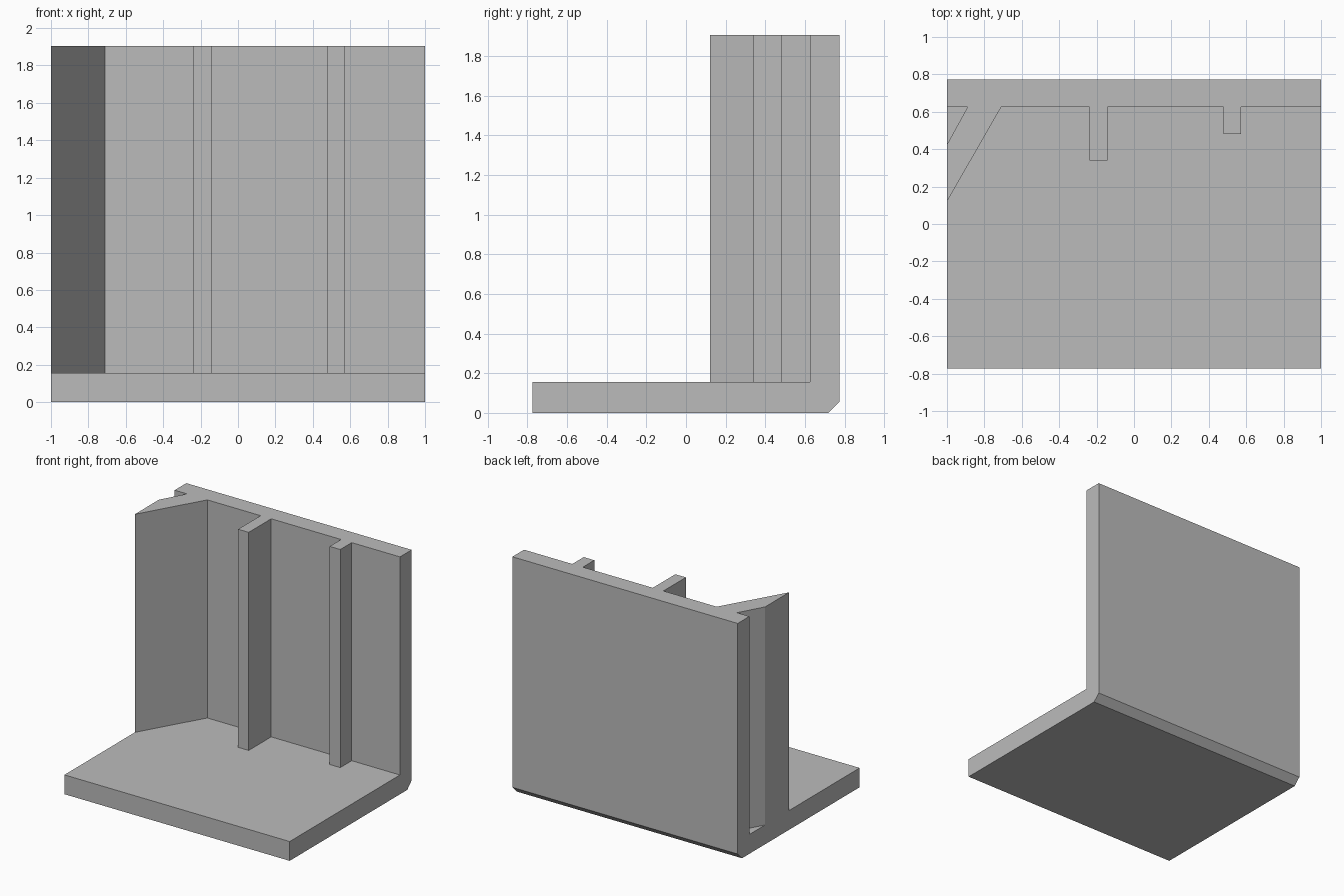
import bpy
import bmesh
from mathutils import Vector

cube = bpy.data.objects.get("Cube")
if cube:
    bpy.data.objects.remove(cube, do_unlink=True)

# Single plain grey material
grey = bpy.data.materials.new("plain grey")
grey.use_nodes = True
colour = (0.5, 0.5, 0.5, 1)
grey.diffuse_color = colour
grey.node_tree.nodes["Principled BSDF"].inputs["Base Color"].default_value = colour

HALF, DEPTH, TOP = 1.0, 0.773, 1.905
FLOOR, WALL = 0.155, 0.625


def prism(name, points, sweep):
    """Extrude a closed profile along the sweep vector."""
    bm = bmesh.new()
    face = bm.faces.new([bm.verts.new(p) for p in points])
    grown = bmesh.ops.extrude_face_region(bm, geom=[face], use_keep_orig=True)
    moved = [v for v in grown["geom"] if isinstance(v, bmesh.types.BMVert)]
    bmesh.ops.translate(bm, verts=moved, vec=Vector(sweep))
    bmesh.ops.recalc_face_normals(bm, faces=bm.faces)
    mesh = bpy.data.meshes.new(name)
    bm.to_mesh(mesh)
    bm.free()
    mesh.materials.append(grey)
    obj = bpy.data.objects.new(name, mesh)
    bpy.context.scene.collection.objects.link(obj)
    return obj


def upright(name, outline):
    """Stand a plan outline on the floor slab, up to the wall top."""
    return prism(name, [(x, y, FLOOR) for x, y in outline], (0, 0, TOP - FLOOR))


# Floor slab and back wall, with a chamfered lower back corner
section = [(-DEPTH, 0), (DEPTH - 0.055, 0), (DEPTH, 0.055), (DEPTH, TOP),
           (WALL, TOP), (WALL, FLOOR), (-DEPTH, FLOOR)]
prism("floor_and_back_wall", [(-HALF, y, z) for y, z in section], (2 * HALF, 0, 0))

# Ribs on the front of the wall
for name, x, front in (("deep_rib", -0.19, 0.34), ("shallow_rib", 0.525, 0.48)):
    w = 0.047
    upright(name, [(x - w, front), (x + w, front), (x + w, WALL), (x - w, WALL)])

# Slanted panel at the right end
upright("slanted_panel", [(-HALF, 0.12), (-0.71, WALL), (-0.89, WALL), (-HALF, 0.425)])
